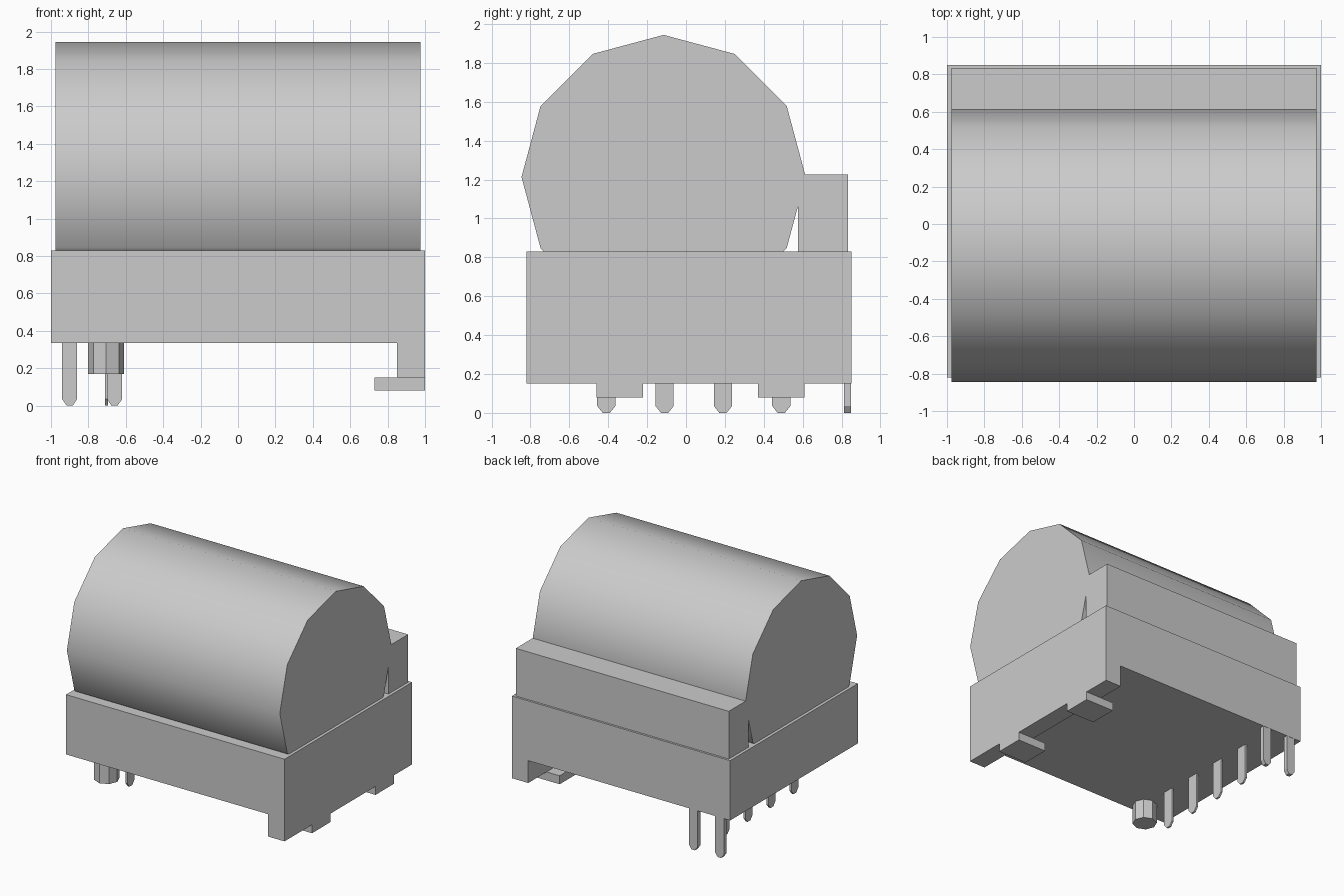
import bpy, bmesh, math
from mathutils import Vector

if "Cube" in bpy.data.objects:
    bpy.data.objects.remove(bpy.data.objects["Cube"])

grey = bpy.data.materials.new("light_grey")
grey.use_nodes = True
colour = (0.6, 0.6, 0.6, 1)
grey.diffuse_color = colour
grey.node_tree.nodes["Principled BSDF"].inputs["Base Color"].default_value = colour


def prism(name, profile, axis, low, high):
    """Extrude a closed 2D profile along x, y or z from low to high."""
    place = {"x": lambda a, b: (low, a, b),
             "y": lambda a, b: (a, low, b),
             "z": lambda a, b: (a, b, low)}[axis]
    shift = Vector([(high - low) * (axis == c) for c in "xyz"])
    bm = bmesh.new()
    face = bm.faces.new([bm.verts.new(place(a, b)) for a, b in profile])
    grown = bmesh.ops.extrude_face_region(bm, geom=[face], use_keep_orig=True)
    bmesh.ops.translate(bm, vec=shift,
                        verts=[v for v in grown["geom"] if isinstance(v, bmesh.types.BMVert)])
    bmesh.ops.recalc_face_normals(bm, faces=bm.faces)
    mesh = bpy.data.meshes.new(name)
    bm.to_mesh(mesh)
    bm.free()
    mesh.materials.append(grey)
    obj = bpy.data.objects.new(name, mesh)
    bpy.context.collection.objects.link(obj)
    return obj


def ring(cx, cy, radius, sides):
    steps = [math.tau * i / sides for i in range(sides)]
    return [(cx + radius * math.sin(t), cy + radius * math.cos(t)) for t in steps]


def pin_profile(centre, width, top=0.36):
    """Flat pin outline with a tapered tip."""
    w, tip = width / 2, width / 5
    return [(centre - w, top), (centre - w, 0.035), (centre - tip, 0),
            (centre + tip, 0), (centre + w, 0.035), (centre + w, top)]


# Housing with a skirt down its left side
prism("housing", [(-1, 0.83), (-1, 0.335), (0.85, 0.335), (0.85, 0.15),
                  (1, 0.15), (1, 0.83)], "y", -0.82, 0.85)

# Feet under the skirt
for y in (-0.34, 0.49):
    prism("foot", [(0.73, 0.08), (1, 0.08), (1, 0.15), (0.73, 0.15)],
          "y", y - 0.12, y + 0.12)

# Ledge behind the drum
prism("rear_ledge", [(0.575, 0.83), (0.833, 0.83), (0.833, 1.225), (0.575, 1.225)],
      "x", -0.975, 0.975)

# Twelve-sided drum, sunk into the housing
drum = prism("drum", ring(-0.115, 1.213, 0.731, 12), "x", -0.975, 0.975)
bm = bmesh.new()
bm.from_mesh(drum.data)
cut = bmesh.ops.bisect_plane(bm, geom=bm.verts[:] + bm.edges[:] + bm.faces[:],
                             plane_co=(0, 0, 0.828), plane_no=(0, 0, 1), clear_inner=True)
bmesh.ops.holes_fill(bm, edges=[e for e in bm.edges if e.is_boundary])
bm.to_mesh(drum.data)
bm.free()
bpy.ops.object.select_all(action="DESELECT")
drum.select_set(True)
bpy.context.view_layer.objects.active = drum
bpy.ops.object.shade_smooth_by_angle(angle=math.radians(35))

# Row of thin contact pins
for i in range(4):
    prism("side_pin", pin_profile(-0.41 + 0.3 * i, 0.093), "x", -0.71, -0.694)

# Pair of rear pins
for x in (-0.9, -0.66):
    prism("rear_pin", pin_profile(x, 0.08), "y", 0.812, 0.848)

# Octagonal locating peg
prism("locating_peg", ring(-0.705, -0.71, 0.096, 8), "z", 0.17, 0.36)
